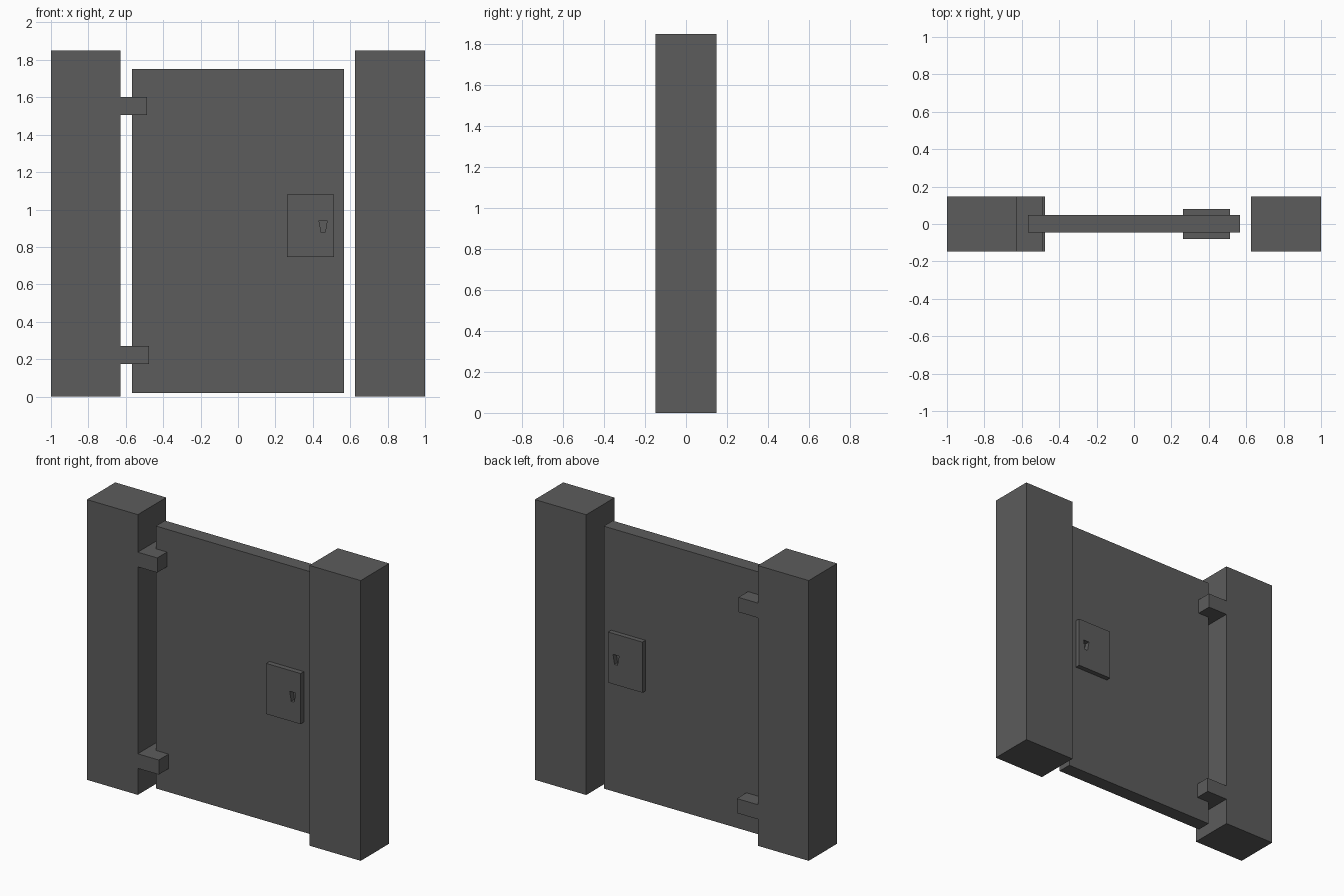
import bpy
import bmesh

if "Cube" in bpy.data.objects:
    bpy.data.objects.remove(bpy.data.objects["Cube"])

metal = bpy.data.materials.new("dark_grey")
metal.diffuse_color = (0.107, 0.107, 0.107, 1)
metal.use_nodes = True
metal.node_tree.nodes["Principled BSDF"].inputs["Base Color"].default_value = metal.diffuse_color


def prism(name, outline, y0, y1):
    """Extrude an (x, z) outline from y0 to y1."""
    bm = bmesh.new()
    face = bm.faces.new([bm.verts.new((x, y0, z)) for x, z in outline])
    new = bmesh.ops.extrude_face_region(bm, geom=[face])["geom"]
    for v in new:
        if isinstance(v, bmesh.types.BMVert):
            v.co.y = y1
    bmesh.ops.recalc_face_normals(bm, faces=bm.faces)
    mesh = bpy.data.meshes.new(name)
    bm.to_mesh(mesh)
    bm.free()
    mesh.materials.append(metal)
    obj = bpy.data.objects.new(name, mesh)
    bpy.context.collection.objects.link(obj)
    return obj


def box(name, x0, x1, y0, y1, z0, z1):
    return prism(name, [(x0, z0), (x1, z0), (x1, z1), (x0, z1)], y0, y1)


# Side posts
box("left_post", -1, -0.628, -0.148, 0.148, 0, 1.85)
box("right_post", 0.625, 1, -0.148, 0.148, 0, 1.85)

# Door panel
box("door_panel", -0.567, 0.567, -0.046, 0.048, 0.02, 1.752)

# Hinge blocks wrapping the panel edge
box("upper_hinge", -0.628, -0.486, -0.148, 0.148, 1.505, 1.602)
box("lower_hinge", -0.628, -0.475, -0.148, 0.148, 0.175, 0.271)

# Lock case with a tapered keyhole on both sides
lock = box("lock_case", 0.262, 0.513, -0.08, 0.08, 0.746, 1.08)
cutter = prism("keyhole_cutter",
               [(0.445, 0.878), (0.466, 0.878), (0.477, 0.942), (0.433, 0.942)],
               -0.2, 0.2)
cutter.hide_render = True
cutter.hide_set(True)
cut = lock.modifiers.new("keyhole", "BOOLEAN")
cut.operation = "DIFFERENCE"
cut.solver = "EXACT"
cut.object = cutter
